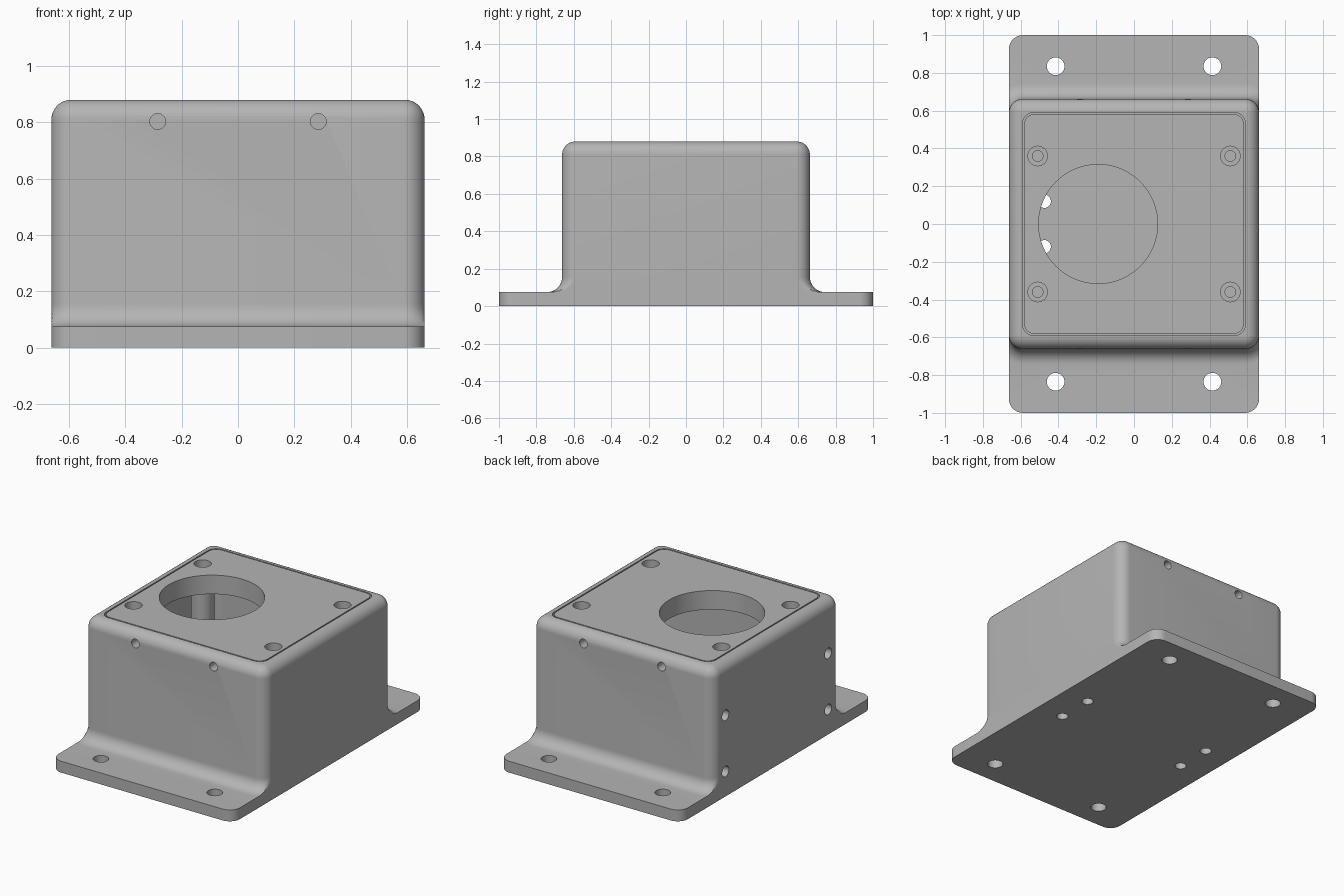
import bpy, bmesh
from math import sin, cos, pi, radians
from mathutils import Matrix

if "Cube" in bpy.data.objects:
    bpy.data.objects.remove(bpy.data.objects["Cube"], do_unlink=True)

HALF = 0.6625      # half width of the housing
CORNER = 0.075     # radius of its vertical edges
ROUND = 0.07       # radius of its top edge
FILLET = 0.08      # radius between walls and flanges
FLANGE = 0.075     # flange and floor thickness
TOP = 0.88
INNER = 0.59       # half width of the cavity
LID = 0.125        # lid thickness

grey = bpy.data.materials.new("plain grey")
grey.use_nodes = True
colour = (0.46, 0.46, 0.46, 1)
grey.diffuse_color = colour
bsdf = next(n for n in grey.node_tree.nodes if n.type == 'BSDF_PRINCIPLED')
bsdf.inputs["Base Color"].default_value = colour


def ring(hx, hy, r, n=10):
    """Rounded rectangle outline, kept within the housing width."""
    pts = []
    for k, (sx, sy) in enumerate(((1, 1), (-1, 1), (-1, -1), (1, -1))):
        for i in range(n + 1):
            a = (k + i / n) * pi / 2
            x = sx * (hx - r) + r * cos(a)
            pts.append((max(-HALF, min(HALF, x)), sy * (hy - r) + r * sin(a)))
    return pts


def finish(name, bm):
    bmesh.ops.recalc_face_normals(bm, faces=bm.faces[:])
    mesh = bpy.data.meshes.new(name)
    bm.to_mesh(mesh)
    bm.free()
    mesh.materials.append(grey)
    obj = bpy.data.objects.new(name, mesh)
    bpy.context.collection.objects.link(obj)
    return obj


def loft(name, layers):
    """Skin a stack of (outline, height) layers."""
    bm = bmesh.new()
    rows = [[bm.verts.new((x, y, z)) for x, y in pts] for pts, z in layers]
    n = len(rows[0])
    for a, b in zip(rows, rows[1:]):
        for i in range(n):
            j = (i + 1) % n
            bm.faces.new((a[i], a[j], b[j], b[i]))
    bm.faces.new(rows[0][::-1])
    bm.faces.new(rows[-1])
    return finish(name, bm)


def block(name, hx, hy, r, z0, z1):
    return loft(name, [(ring(hx, hy, r), z0), (ring(hx, hy, r), z1)])


def cylinder(name, centre, r, length, axis='Z', n=32):
    bm = bmesh.new()
    turn = {'X': Matrix.Rotation(pi / 2, 4, 'Y'),
            'Y': Matrix.Rotation(pi / 2, 4, 'X'), 'Z': Matrix()}[axis]
    bmesh.ops.create_cone(bm, cap_ends=True, segments=n, radius1=r, radius2=r,
                          depth=length, matrix=Matrix.Translation(centre) @ turn)
    return finish(name, bm)


def combine(obj, tool, operation='DIFFERENCE'):
    mod = obj.modifiers.new("combine", 'BOOLEAN')
    mod.operation, mod.solver, mod.object = operation, 'EXACT', tool
    bpy.context.view_layer.objects.active = obj
    bpy.ops.object.modifier_apply(modifier=mod.name)
    bpy.data.objects.remove(tool, do_unlink=True)


def four(x, y):
    return [(sx * x, sy * y) for sx in (-1, 1) for sy in (-1, 1)]


def smooth(obj):
    bpy.ops.object.select_all(action='DESELECT')
    obj.select_set(True)
    bpy.context.view_layer.objects.active = obj
    bpy.ops.object.shade_smooth_by_angle(angle=radians(30))


# Housing: flared foot, straight walls, rounded top edge
steps = [i / 8 * pi / 2 for i in range(9)]
profile = [(FILLET, FLANGE / 2)]
profile += [(FILLET * (1 - sin(a)), FLANGE + FILLET * (1 - cos(a))) for a in steps]
profile += [(-ROUND * (1 - cos(a)), TOP - ROUND + ROUND * sin(a)) for a in steps]
housing = loft("housing", [(ring(HALF + d, HALF + d, CORNER + d), z) for d, z in profile])

# Base plate with flanges front and back, then the hollow inside
combine(housing, block("base", HALF, 1.0, 0.075, 0, FLANGE), 'UNION')
combine(housing, block("cavity", INNER, INNER, 0.06, FLANGE, TOP + 0.1))

# Screw posts under the lid
for x, y in four(0.51, 0.36):
    height = TOP - LID - FLANGE / 2
    combine(housing, cylinder("post", (x, y, FLANGE / 2 + height / 2), 0.07, height), 'UNION')
    combine(housing, cylinder("pilot", (x, y, TOP - LID), 0.028, 0.4))

# Mounting holes in the flanges and floor
for x, y in four(0.415, 0.835):
    combine(housing, cylinder("hole", (x, y, 0), 0.047, 0.4))
for x, y in four(0.475, 0.12):
    combine(housing, cylinder("hole", (x, y, 0), 0.035, 0.3))

# Set screw holes front and back, cable side holes on one wall
for x, y in four(0.285, HALF):
    combine(housing, cylinder("hole", (x, y, 0.803), 0.028, 0.2, 'Y'))
for y in (-0.535, 0.535):
    for z in (0.165, 0.535):
        combine(housing, cylinder("hole", (-HALF, y, z), 0.035, 0.2, 'X'))
smooth(housing)

# Lid with round opening and counterbored screw holes
lid = block("lid", INNER - 0.008, INNER - 0.008, 0.055, TOP - LID, TOP)
combine(lid, cylinder("opening", (-0.19, 0, TOP), 0.315, 0.6, n=96))
for x, y in four(0.51, 0.36):
    combine(lid, cylinder("counterbore", (x, y, TOP), 0.052, 0.1))
    combine(lid, cylinder("hole", (x, y, TOP), 0.028, 0.6))
smooth(lid)
